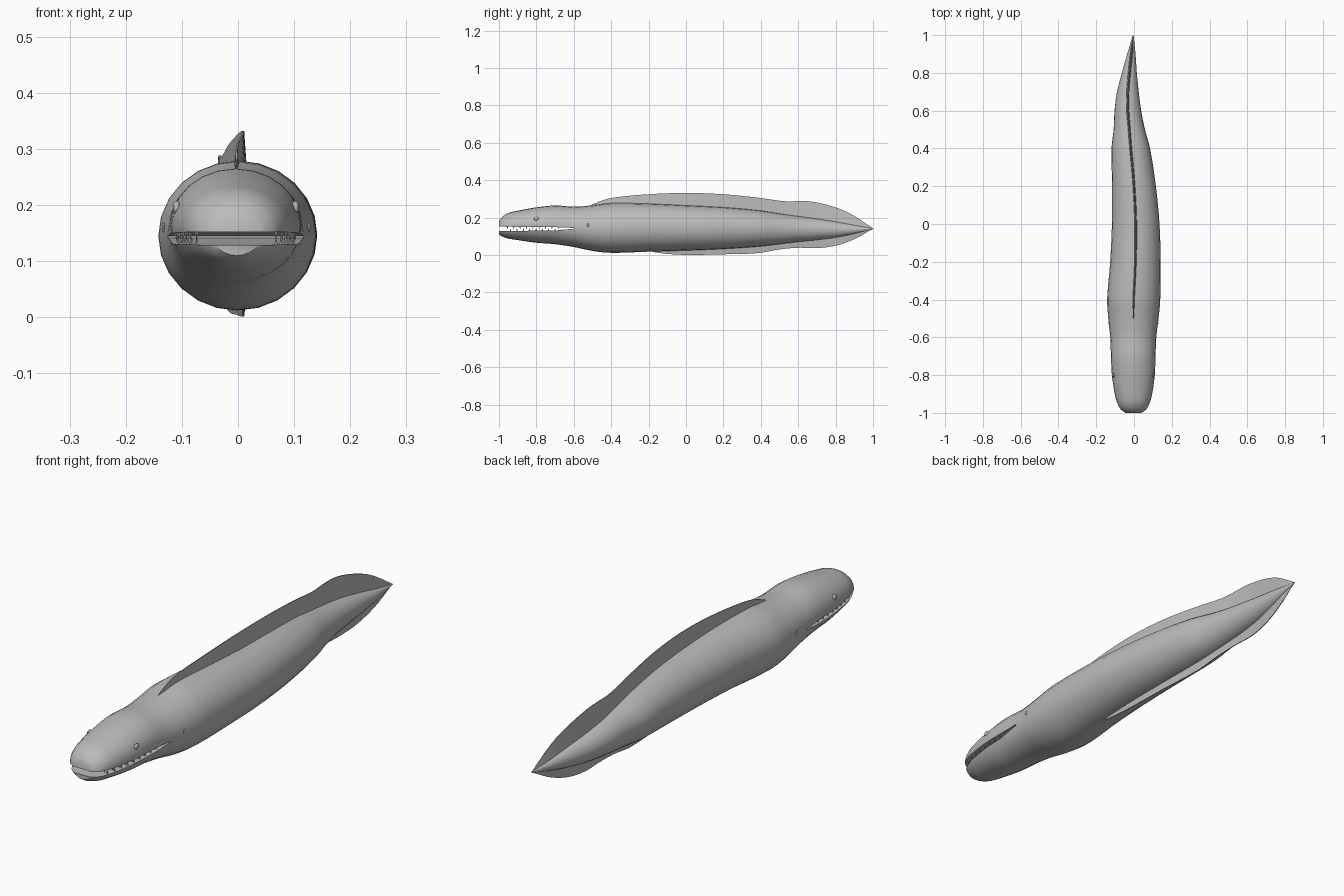
import bpy, bmesh, math
from mathutils import Matrix, Vector

if "Cube" in bpy.data.objects:
    bpy.data.objects.remove(bpy.data.objects["Cube"], do_unlink=True)

grey = bpy.data.materials.new("skin_grey")
grey.use_nodes = True
colour = (0.5, 0.5, 0.5, 1)
grey.diffuse_color = colour
grey.node_tree.nodes["Principled BSDF"].inputs["Base Color"].default_value = colour

# Body stations: y, left-right extents, bottom, top
BODY = [
    (-1.0, -.045, .04, .11, .18), (-.985, -.067, .062, .10, .202),
    (-.95, -.088, .082, .088, .225), (-.9, -.102, .096, .08, .237),
    (-.8, -.117, .11, .066, .255), (-.7, -.122, .114, .058, .265),
    (-.6, -.126, .118, .043, .259), (-.5, -.136, .13, .022, .266),
    (-.4, -.142, .139, .012, .278), (-.2, -.126, .141, .018, .275),
    (0, -.117, .135, .024, .266), (.2, -.116, .116, .032, .256),
    (.4, -.119, .085, .046, .238), (.5, -.108, .058, .058, .222),
    (.6, -.103, .038, .07, .208), (.7, -.09, .025, .08, .195),
    (.8, -.064, .015, .093, .179), (.9, -.036, .008, .113, .161),
    (1.0, -.006, -.002, .139, .143),
]
DORSAL = [(-.53, .255), (-.48, .28), (-.4, .305), (-.2, .325), (0, .332),
          (.2, .325), (.4, .305), (.52, .288), (.66, .287), (.76, .267),
          (.86, .231), (.93, .19), (1, .141)]
ANAL = [(-.22, .025), (-.12, .008), (0, .001), (.2, .004), (.38, .01),
        (.5, .03), (.6, .039), (.7, .037), (.8, .05), (.9, .085), (1, .141)]


def sample(table, y):
    """Smooth interpolation through the stations."""
    i = 0
    while i < len(table) - 2 and y > table[i + 1][0]:
        i += 1
    a, b = table[i], table[i + 1]
    before, after = table[max(i - 1, 0)], table[min(i + 2, len(table) - 1)]
    span = b[0] - a[0]
    t = (y - a[0]) / span
    out = []
    for k in range(1, len(a)):
        ta = (b[k] - before[k]) / (b[0] - before[0]) * span
        tb = (after[k] - a[k]) / (after[0] - a[0]) * span
        d = b[k] - a[k]
        out.append(a[k] + t * ta + t * t * (3 * d - 2 * ta - tb)
                   + t ** 3 * (ta + tb - 2 * d))
    return out


def finish(bm, name, angle=40):
    bmesh.ops.recalc_face_normals(bm, faces=bm.faces)
    mesh = bpy.data.meshes.new(name)
    bm.to_mesh(mesh)
    bm.free()
    mesh.materials.append(grey)
    ob = bpy.data.objects.new(name, mesh)
    bpy.context.collection.objects.link(ob)
    smooth(ob, angle)
    return ob


def smooth(ob, angle):
    bpy.ops.object.select_all(action='DESELECT')
    ob.select_set(True)
    bpy.context.view_layer.objects.active = ob
    bpy.ops.object.shade_smooth_by_angle(angle=math.radians(angle))


def loft(rings):
    bm = bmesh.new()
    loops = [[bm.verts.new(p) for p in ring] for ring in rings]
    n = len(loops[0])
    for a, b in zip(loops, loops[1:]):
        for j in range(n):
            k = (j + 1) % n
            bm.faces.new((a[j], a[k], b[k], b[j]))
    bm.faces.new(loops[0])
    bm.faces.new(loops[-1])
    return bm


# Body and head
SIDES, RINGS = 24, 70
rings = []
for i in range(RINGS + 1):
    y = -1 + 2 * (i / RINGS) ** 1.35
    l, r, zb, zt = sample(BODY, y)
    rings.append([((l + r) / 2 + (r - l) / 2 * math.cos(2 * math.pi * j / SIDES), y,
                   (zb + zt) / 2 + (zt - zb) / 2 * math.sin(2 * math.pi * j / SIDES))
                  for j in range(SIDES)])
body = finish(loft(rings), "body")

# Mouth slit, a wedge tapering back to the jaw corner
wedge = loft([[(x, -1.1, .128), (x, -.7, .131), (x, -.6, .141),
               (x, -.6, .145), (x, -.7, .149), (x, -1.1, .153)] for x in (-.3, .3)])
cutter = finish(wedge, "mouth_cutter")
cutter.hide_render = True
cut = body.modifiers.new("mouth", 'BOOLEAN')
cut.object, cut.operation, cut.solver = cutter, 'DIFFERENCE', 'EXACT'
bpy.context.view_layer.objects.active = body
bpy.ops.object.modifier_apply(modifier=cut.name)
bpy.data.objects.remove(cutter, do_unlink=True)
smooth(body, 40)


# Fins along the back and belly
def fin(name, edge, upper):
    start, rows, steps = edge[0][0], [], 44
    for i in range(steps + 1):
        y = start + (1 - start) * i / steps
        l, r, zb, zt = sample(BODY, y)
        x, mid = (l + r) / 2, (zb + zt) / 2
        surface = zt if upper else zb
        base = surface + (mid - surface) * .25
        tip = sample(edge, y)[0]
        w = min(.008, (r - l) * .2, .001 + (y - start) * .1)
        rows.append([(x - w, y, base), (x - w * .2, y, tip),
                     (x + w * .2, y, tip), (x + w, y, base)])
    finish(loft(rows), name)


fin("dorsal_fin", DORSAL, True)
fin("anal_fin", ANAL, False)


def side_point(y, z, side):
    """Point on the skin at a given length and height."""
    l, r, zb, zt = sample(BODY, y)
    s = (z - (zb + zt) / 2) / ((zt - zb) / 2)
    return Vector(((l + r) / 2 + side * (r - l) / 2 * math.sqrt(1 - s * s), y, z))


# Eyes and gill openings
for side, label in ((1, "left"), (-1, "right")):
    for part, y, z, size in (("eye", -.8, .195, (.007, .012, .012)),
                             ("gill", -.525, .16, (.003, .006, .009))):
        bm = bmesh.new()
        place = Matrix.Translation(side_point(y, z, side)) @ Matrix.Diagonal((*size, 1))
        bmesh.ops.create_uvsphere(bm, u_segments=16, v_segments=10, radius=1, matrix=place)
        finish(bm, label + "_" + part)

# Teeth along both jaws
bm = bmesh.new()
for side in (1, -1):
    for i in range(9):
        for up in (1, -1):
            y = -.955 + i * .034 + (.017 if up < 0 else 0)
            p = side_point(y, .151 if up > 0 else .13, side)
            p.x -= side * .012
            p.z -= up * .006
            turn = Matrix.Rotation(math.pi if up > 0 else 0, 4, 'X')
            bmesh.ops.create_cone(bm, cap_ends=True, segments=6, radius1=.004, radius2=0,
                                  depth=.018, matrix=Matrix.Translation(p) @ turn)
finish(bm, "teeth")
